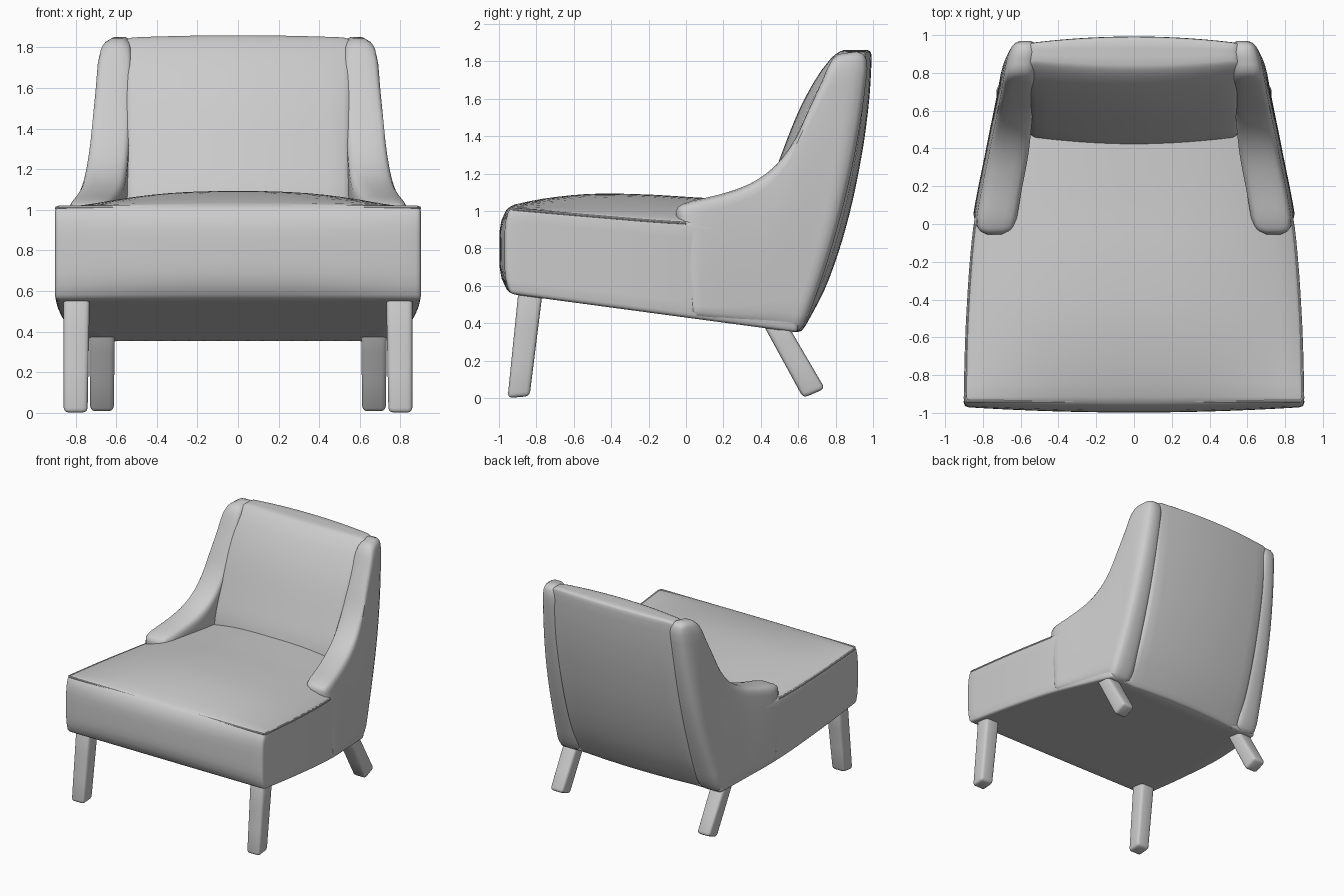
import bpy, bmesh
from mathutils import Vector

if "Cube" in bpy.data.objects:
    bpy.data.objects.remove(bpy.data.objects["Cube"])


def lerp(a, b, t):
    return a + (b - a) * t


def smooth(pts, x):
    """Smooth curve through (x, value) pairs."""
    n = len(pts) - 1
    x = min(max(x, pts[0][0]), pts[n][0])
    i = next(k for k in range(n) if x <= pts[k + 1][0])

    def slope(k):
        a, b = pts[max(k - 1, 0)], pts[min(k + 1, n)]
        return (b[1] - a[1]) / (b[0] - a[0])
    (x0, y0), (x1, y1) = pts[i], pts[i + 1]
    h = x1 - x0
    t = (x - x0) / h
    return ((2*t**3 - 3*t*t + 1) * y0 + (t**3 - 2*t*t + t) * h * slope(i)
            + (3*t*t - 2*t**3) * y1 + (t**3 - t*t) * h * slope(i + 1))


def finish(ob):
    bpy.ops.object.select_all(action='DESELECT')
    ob.select_set(True)
    bpy.context.view_layer.objects.active = ob
    if ob.type == 'CURVE':
        bpy.ops.object.convert(target='MESH')
    bpy.ops.object.shade_smooth_by_angle(angle=0.7)


def block(name, dims, r, counts, fn):
    """Rounded box of real size dims, then shaped by fn(u, v, w) in 0..1."""
    axes = []
    for d, n in zip(dims, counts):
        mid = [lerp(r, d - r, i / n) for i in range(n + 1)]
        axes.append([0, .35 * r] + mid + [d - .35 * r, d])
    bm = bmesh.new()
    cache = {}

    def vert(idx):
        if idx not in cache:
            p = Vector([axes[k][idx[k]] for k in range(3)])
            q = Vector([min(max(p[k], r), dims[k] - r) for k in range(3)])
            p = q + (p - q).normalized() * r
            cache[idx] = bm.verts.new(fn(*[p[k] / dims[k] for k in range(3)]))
        return cache[idx]

    for k in range(3):
        a, b = (k + 1) % 3, (k + 2) % 3
        for end in (0, len(axes[k]) - 1):
            for i in range(len(axes[a]) - 1):
                for j in range(len(axes[b]) - 1):
                    quad = []
                    for di, dj in ((0, 0), (1, 0), (1, 1), (0, 1)):
                        idx = [0, 0, 0]
                        idx[k], idx[a], idx[b] = end, i + di, j + dj
                        quad.append(vert(tuple(idx)))
                    bm.faces.new(quad)
    bmesh.ops.recalc_face_normals(bm, faces=bm.faces)
    me = bpy.data.meshes.new(name)
    bm.to_mesh(me)
    bm.free()
    ob = bpy.data.objects.new(name, me)
    bpy.context.collection.objects.link(ob)
    finish(ob)


# Shared outlines: half width, underside, seat rim and seat crown along y
WIDTH = [(-1, .905), (-.5, .89), (0, .85), (.4, .775), (.7, .715), (.85, .69), (1, .65)]
RIM = [(-.94, 1.018), (-.5, .98), (-.05, .945), (.6, .92)]
CROWN = [(-.94, 1.03), (-.75, 1.068), (-.5, 1.092), (-.2, 1.088), (.1, 1.07), (.6, 1.05)]


def underside(y):
    return .555 - (y + .93) * .134


# Seat: tapered box with bulging front and crowned top
def seat(u, v, w):
    U = 2 * u - 1
    front = -.94 - .058 * (1 - (2 * v - 1) ** 4) * (1 - .5 * U * U)
    y = lerp(front, .6, w)
    rim = smooth(RIM, y)
    top = rim + (smooth(CROWN, y) - rim) * (1 - abs(U) ** 2.5)
    return U * (smooth(WIDTH, y) - .002), y, lerp(underside(y), top, v)


block("seat", (1.7, .5, 1.55), .025, (20, 8, 20), seat)

# Piping around the seat's upper edge
cu = bpy.data.curves.new("seat_piping", 'CURVE')
cu.dimensions = '3D'
cu.bevel_depth = .008
cu.bevel_resolution = 2
side = [(smooth(WIDTH, y) - .009, y, smooth(RIM, y) - .007)
        for y in [lerp(-.92, 0, i / 10) for i in range(11)]]
path = [(-x, y, z) for x, y, z in reversed(side)]
path += [(x, -.938, 1.014) for x in (-.88, -.4, 0, .4, .88)] + side
sp = cu.splines.new('POLY')
sp.points.add(len(path) - 1)
for p, co in zip(sp.points, path):
    p.co = (*co, 1)
piping = bpy.data.objects.new("seat_piping", cu)
bpy.context.collection.objects.link(piping)
finish(piping)

# Backrest: curved panel, padded both in front and behind
FRONT = [(.35, .45), (.95, .41), (1.08, .43), (1.25, .49), (1.53, .60),
         (1.7, .69), (1.8, .76), (1.86, .82)]
REAR = [(.35, .62), (.6, .75), (.93, .86), (1.3, .94), (1.6, .98), (1.86, .995)]


def backrest(u, v, w):
    U = 2 * u - 1
    z = lerp(.35 + .03 * (1 - w), 1.86 - .012 * U * U, v)
    y = lerp(smooth(FRONT, z) + .05 * U * U, smooth(REAR, z) - .035 * U * U, w)
    return U * .56, y, z


block("backrest", (1.1, 1.5, .32), .04, (14, 22, 3), backrest)

# Side wings: sweep from low arm up to the top of the back
TOP = [(-.06, 1.035), (.08, 1.065), (.22, 1.10), (.36, 1.155), (.48, 1.245), (.58, 1.38),
       (.65, 1.53), (.72, 1.68), (.79, 1.82), (.88, 1.848), (.978, 1.857)]
TOP_Y = [(i / 10, p[0]) for i, p in enumerate(TOP)]
TOP_Z = [(i / 10, p[1]) for i, p in enumerate(TOP)]
INNER = [(-.06, .635), (.15, .60), (.4, .555), (.85, .515), (1, .50)]


def wing(sign):
    def fn(u, v, w):
        yb = lerp(.02, .62, w)
        y = lerp(yb, smooth(TOP_Y, w), v) + .24 * v * (1 - v) * w * w
        z = lerp(underside(yb), smooth(TOP_Z, w), v)
        outer = smooth(WIDTH, y) + .008 - .025 * v ** 3
        return sign * lerp(smooth(INNER, y), outer, u), y, z
    return fn


# Legs: slim rounded bars; front pair near upright, rear pair raked back
def leg(sign, top, foot, half, tilt):
    def fn(u, v, w):
        h = half * lerp(.95, 1.05, v)
        x = lerp(foot[0], top[0], v) + (2 * u - 1) * h
        y = lerp(foot[1], top[1], v) + (2 * w - 1) * h
        return sign * x, y, lerp(foot[2] + tilt * w, top[2], v)
    return fn


for label, s in (("left", -1), ("right", 1)):
    block("side_wing_" + label, (.19, .95, .9), .06, (2, 18, 24), wing(s))
    block("front_leg_" + label, (.124, .58, .124), .025, (1, 3, 1),
          leg(s, (.795, -.83, .58), (.80, -.895, 0), .062, .01))
    block("rear_leg_" + label, (.12, .48, .12), .025, (1, 3, 1),
          leg(s, (.67, .445, .45), (.67, .685, 0), .061, .05))
